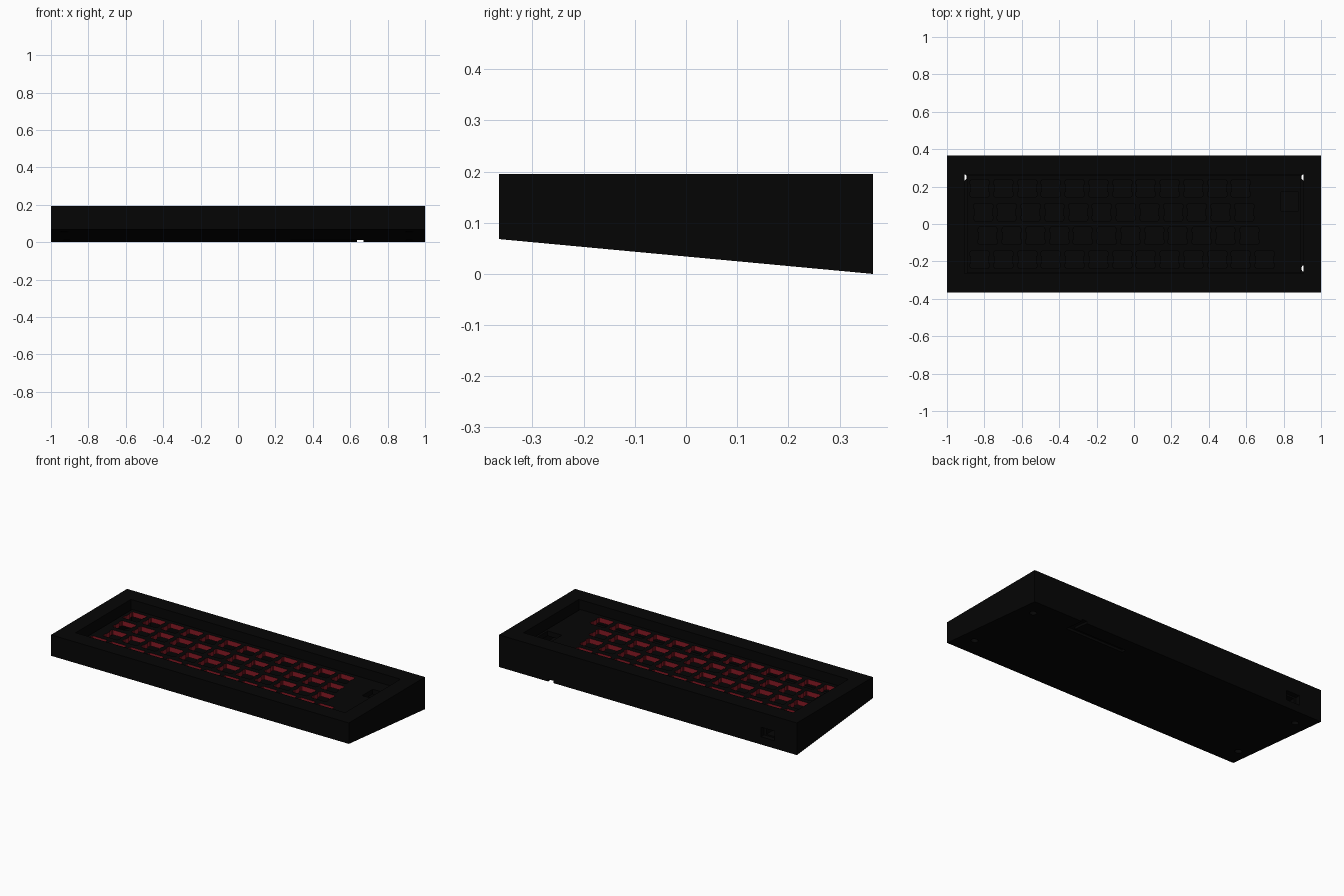
import bpy, bmesh, math
from mathutils import Matrix

if "Cube" in bpy.data.objects:
    bpy.data.objects.remove(bpy.data.objects["Cube"])

PITCH = 0.127          # key spacing
SLOPE = 0.068 / 0.73   # tilt of the underside


def material(name, rgb):
    m = bpy.data.materials.new(name)
    m.diffuse_color = (*rgb, 1)
    m.use_nodes = True
    m.node_tree.nodes["Principled BSDF"].inputs["Base Color"].default_value = m.diffuse_color
    return m


black = material("matte black", (0.0016, 0.0016, 0.0016))
red = material("dark red", (0.25, 0.010, 0.018))


def bottom_z(y):
    return 0.034 - SLOPE * y


def make_object(name, bm, mats):
    bmesh.ops.recalc_face_normals(bm, faces=bm.faces)
    me = bpy.data.meshes.new(name)
    bm.to_mesh(me)
    bm.free()
    for m in mats:
        me.materials.append(m)
    ob = bpy.data.objects.new(name, me)
    bpy.context.collection.objects.link(ob)
    return ob


def add_prism(bm, pts, vec):
    """Extrude a closed outline along vec into a solid."""
    f = bm.faces.new([bm.verts.new(p) for p in pts])
    res = bmesh.ops.extrude_face_region(bm, geom=[f], use_keep_orig=True)
    vs = [g for g in res["geom"] if isinstance(g, bmesh.types.BMVert)]
    bmesh.ops.translate(bm, verts=vs, vec=vec)


def add_box(bm, x0, x1, y0, y1, z0, z1):
    add_prism(bm, [(x0, y0, z0), (x1, y0, z0), (x1, y1, z0), (x0, y1, z0)], (0, 0, z1 - z0))


def wedge(bm, hx, y0, y1, lift, top):
    """Solid with flat top and tilted bottom."""
    pts = [(-hx, y0, bottom_z(y0) + lift), (-hx, y1, bottom_z(y1) + lift),
           (-hx, y1, top), (-hx, y0, top)]
    add_prism(bm, pts, (2 * hx, 0, 0))


def cut(ob, bm):
    """Subtract the bmesh solid(s) from the object and bake the result."""
    cutter = make_object("cutter", bm, [black])
    cutter.hide_render = True
    mod = ob.modifiers.new("cut", 'BOOLEAN')
    mod.operation = 'DIFFERENCE'
    mod.solver = 'EXACT'
    mod.object = cutter
    dg = bpy.context.evaluated_depsgraph_get()
    me = bpy.data.meshes.new_from_object(ob.evaluated_get(dg))
    ob.modifiers.clear()
    ob.data = me
    bpy.data.objects.remove(cutter)


# Case: wedge body, hollowed from the top
bm = bmesh.new()
wedge(bm, 1.0, -0.365, 0.365, 0, 0.195)
case = make_object("case", bm, [black])
bm = bmesh.new()
wedge(bm, 0.905, -0.265, 0.265, 0.02, 0.25)
cut(case, bm)

# Screw holes from below, breaking slightly into the cavity
bm = bmesh.new()
for x, y in ((0.915, -0.238), (0.915, 0.25), (-0.915, 0.25), (-0.928, -0.238)):
    bmesh.ops.create_cone(bm, cap_ends=True, segments=24, radius1=0.02, radius2=0.02,
                          depth=0.24, matrix=Matrix.Translation((x, y, 0.0)))
cut(case, bm)

# Cable opening in the back wall, with a wider outer pocket
for hw, z0, z1, y0 in ((0.045, 0.047, 0.105, 0.335), (0.03, 0.055, 0.095, 0.24)):
    bm = bmesh.new()
    add_box(bm, -0.805 - hw, -0.805 + hw, y0, 0.4, z0, z1)
    cut(case, bm)

# Cable channel in the underside: out to the back edge, along, and up into the cavity
bm = bmesh.new()
add_prism(bm, [(0.635, 0.40, -0.05), (0.635, 0.235, -0.05), (0.635, 0.235, bottom_z(0.235) + 0.014),
               (0.635, 0.40, bottom_z(0.40) + 0.014)], (0.035, 0, 0))
cut(case, bm)
bm = bmesh.new()
add_prism(bm, [(0.28, 0.235, -0.05), (0.28, 0.265, -0.05), (0.28, 0.265, bottom_z(0.265) + 0.0142),
               (0.28, 0.235, bottom_z(0.235) + 0.0142)], (0.36, 0, 0))
cut(case, bm)
bm = bmesh.new()
add_box(bm, 0.28, 0.31, 0.242, 0.262, -0.05, 0.08)
cut(case, bm)

# Switch plate
bm = bmesh.new()
add_box(bm, -0.894, 0.894, -0.262, 0.262, 0.108, 0.138)
plate = make_object("switch_plate", bm, [black, red])

# Notched switch outline: one side, then the same turned half round
h, e = 0.047, 0.052
side = [(h, -h), (h, -0.04), (e, -0.04), (e, -0.02), (h, -0.02),
        (h, 0.02), (e, 0.02), (e, 0.04), (h, 0.04), (h, h)]
outline = side + [(-x, -y) for x, y in side]

# Four rows: (y in key units, x of first key in key units, number of keys)
rows = [(1.5, 0.5, 12), (0.5, 0.65, 12), (-0.5, 0.85, 12), (-1.5, 0.5, 13)]
bm = bmesh.new()
for ky, kx, count in rows:
    for i in range(count):
        cx, cy = -7 * PITCH + (kx + i) * PITCH, ky * PITCH
        add_prism(bm, [(cx + x, cy + y, 0.08) for x, y in outline], (0, 0, 0.09))
# Square opening at the right end
add_box(bm, 0.785, 0.88, 0.07, 0.17, 0.08, 0.17)
cut(plate, bm)

# Plate edges and hole walls are red, flat faces and the square opening black
for p in plate.data.polygons:
    in_square = 0.78 < p.center.x < 0.885 and p.center.y > 0.06
    p.material_index = 0 if abs(p.normal.z) > 0.5 or in_square else 1
